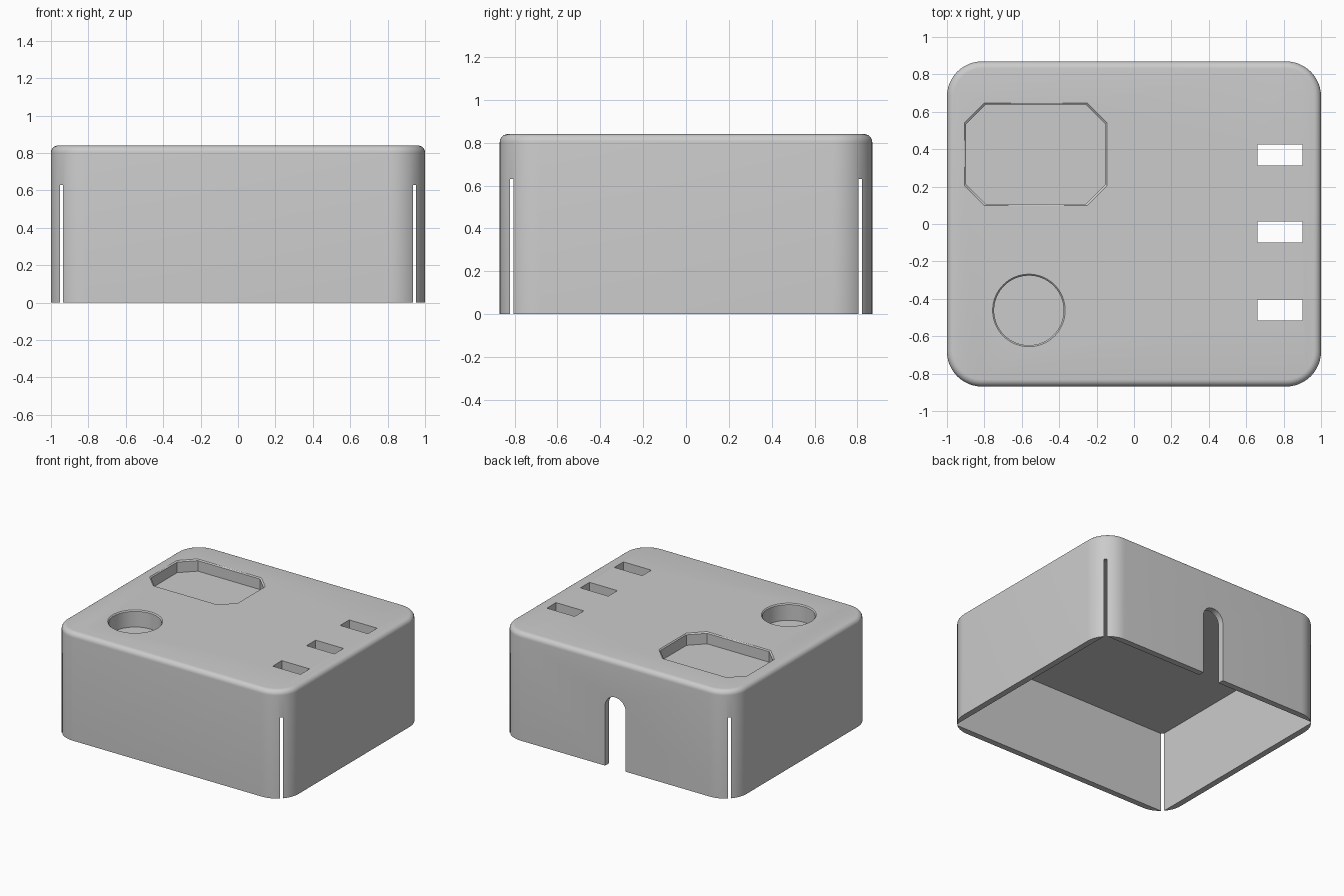
import bpy, bmesh, math

if "Cube" in bpy.data.objects:
    bpy.data.objects.remove(bpy.data.objects["Cube"], do_unlink=True)

W, D, H = 2.0, 1.738, 0.84      # outer size
WALL, CORNER, FILLET = 0.047, 0.187, 0.038
CEILING = 0.63                  # underside of the thick lid

grey = bpy.data.materials.new("plain grey")
grey.use_nodes = True
colour = (0.6, 0.6, 0.6, 1)
grey.diffuse_color = colour
grey.node_tree.nodes["Principled BSDF"].inputs["Base Color"].default_value = colour


def loft(name, sections):
    """Closed solid skinned through equal-length rings of points."""
    bm = bmesh.new()
    rings = [[bm.verts.new(p) for p in ring] for ring in sections]
    n = len(rings[0])
    for a, b in zip(rings, rings[1:]):
        for i in range(n):
            j = (i + 1) % n
            bm.faces.new((a[i], a[j], b[j], b[i]))
    bm.faces.new(rings[0][::-1])
    bm.faces.new(rings[-1])
    bmesh.ops.recalc_face_normals(bm, faces=bm.faces)
    mesh = bpy.data.meshes.new(name)
    bm.to_mesh(mesh)
    bm.free()
    mesh.materials.append(grey)
    obj = bpy.data.objects.new(name, mesh)
    bpy.context.collection.objects.link(obj)
    return obj


def rounded_rect(w, d, r, z, steps=12):
    pts = []
    for k, (sx, sy) in enumerate(((1, 1), (-1, 1), (-1, -1), (1, -1))):
        for i in range(steps + 1):
            a = math.pi / 2 * (k + i / steps)
            pts.append((sx * (w / 2 - r) + r * math.cos(a),
                        sy * (d / 2 - r) + r * math.sin(a), z))
    return pts


def block(name, x0, x1, y0, y1, z0, z1):
    ring = ((x0, y0), (x1, y0), (x1, y1), (x0, y1))
    return loft(name, [[(x, y, z) for x, y in ring] for z in (z0, z1)])


def octagon(cx, cy, w, d, cut, z):
    a, b = w / 2, d / 2
    quad = [(a, b - cut), (a - cut, b), (cut - a, b), (-a, b - cut)]
    quad += [(-x, -y) for x, y in quad]
    return [(cx + x, cy + y, z) for x, y in quad]


def circle(cx, cy, r, z, n=64):
    return [(cx + r * math.cos(math.tau * i / n),
             cy + r * math.sin(math.tau * i / n), z) for i in range(n)]


def carve(target, cutter):
    cutter.hide_render = True
    mod = target.modifiers.new("cut", "BOOLEAN")
    mod.operation = "DIFFERENCE"
    mod.solver = "EXACT"
    mod.object = cutter
    bpy.context.view_layer.objects.active = target
    bpy.ops.object.modifier_apply(modifier=mod.name)
    bpy.data.objects.remove(cutter, do_unlink=True)


# Outer shell with rounded corners and a filleted top edge
sections = [rounded_rect(W, D, CORNER, 0)]
for i in range(7):
    a = math.pi / 2 * i / 6
    inset = FILLET * (1 - math.cos(a))
    sections.append(rounded_rect(W - 2 * inset, D - 2 * inset, CORNER - inset,
                                 H - FILLET + FILLET * math.sin(a)))
case = loft("case", sections)

# Square cavity; its sharp corners break through the rounded ones as thin slits
cx, cy = W / 2 - WALL, D / 2 - WALL
carve(case, block("cavity", -cx, cx, -cy, cy, -0.2, CEILING))

# Octagonal and round pockets in the lid, with slightly eased rims
EASE = 0.008
levels = [(H - 0.09, 0), (H - EASE, 0), (H, EASE), (H + 0.05, EASE)]
carve(case, loft("display_pocket", [
    octagon(-0.525, 0.373, 0.745 + 2 * e, 0.53 + 2 * e, 0.105, z) for z, e in levels]))
levels[0] = (H - 0.13, 0)
carve(case, loft("round_pocket", [
    circle(-0.562, -0.462, 0.186 + e, z) for z, e in levels]))

# Three slots through the lid
for y in (0.37, -0.043, -0.46):
    carve(case, block("lid_slot", 0.66, 0.9, y - 0.056, y + 0.056, 0.5, 1))

# Arched cable opening in the back wall
R, SPRING = 0.089, 0.465
arch = [(-R, -0.1), (R, -0.1)]
arch += [(R * math.cos(math.pi * i / 24), SPRING + R * math.sin(math.pi * i / 24))
         for i in range(25)]
carve(case, loft("cable_arch", [[(x, y, z) for x, z in arch]
                                for y in (D / 2 - 0.2, D / 2 + 0.1)]))

# Smooth shading with crisp edges
bpy.ops.object.select_all(action="DESELECT")
case.select_set(True)
bpy.context.view_layer.objects.active = case
bpy.ops.object.shade_smooth_by_angle(angle=math.radians(30))
